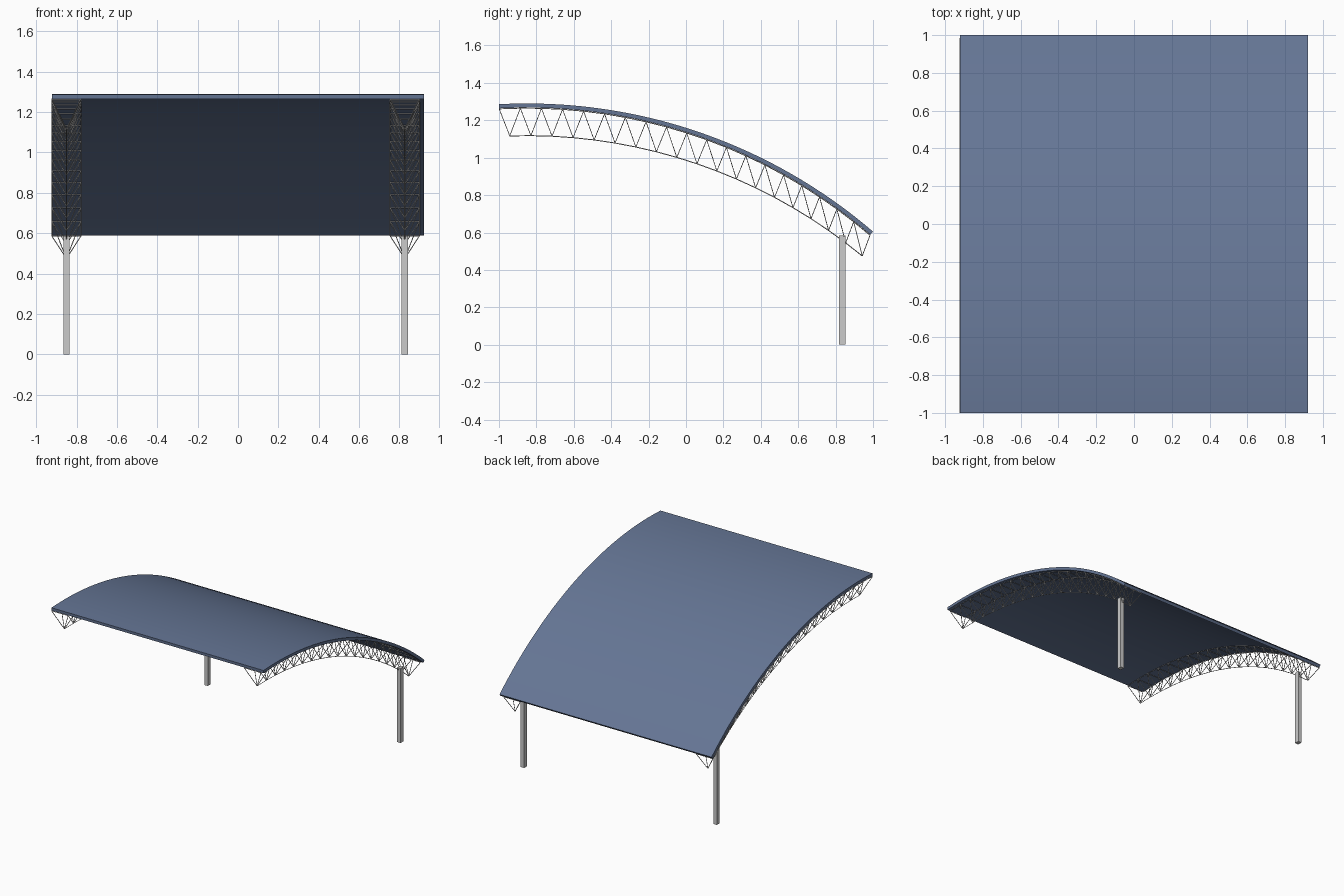
import bpy, bmesh, math

if "Cube" in bpy.data.objects:
    bpy.data.objects.remove(bpy.data.objects["Cube"])

R, CY, TOP = 2.84, -0.85, 1.29      # roof arc radius, apex y, apex z
THICK, DEPTH, BAYS = 0.022, 0.15, 19
A0 = math.asin((-1 - CY) / R)
A1 = math.asin((1 - CY) / R)


def arc(t, drop=0.0):
    """Point (y, z) on the roof arc, t from 0 to 1, drop measured inward."""
    a = A0 + (A1 - A0) * t
    r = R - drop
    return CY + r * math.sin(a), TOP - R + r * math.cos(a)


# Curved roof sheet
n = 40
section = [arc(i / n) for i in range(n + 1)] + [arc(i / n, THICK) for i in range(n, -1, -1)]
bm = bmesh.new()
face = bm.faces.new([bm.verts.new((-0.922, y, z)) for y, z in section])
ext = bmesh.ops.extrude_face_region(bm, geom=[face])
bmesh.ops.translate(bm, vec=(1.844, 0, 0),
                    verts=[v for v in ext["geom"] if isinstance(v, bmesh.types.BMVert)])
bmesh.ops.recalc_face_normals(bm, faces=bm.faces)
me = bpy.data.meshes.new("roof_sheet")
bm.to_mesh(me)
bm.free()
roof = bpy.data.objects.new("roof_sheet", me)
bpy.context.collection.objects.link(roof)
blue = bpy.data.materials.new("roof_blue")
blue.diffuse_color = (0.13, 0.18, 0.30, 1)
blue.use_nodes = True
blue.node_tree.nodes["Principled BSDF"].inputs["Base Color"].default_value = blue.diffuse_color
me.materials.append(blue)
bpy.context.view_layer.objects.active = roof
roof.select_set(True)
bpy.ops.object.shade_smooth_by_angle(angle=math.radians(30))


# Triangular lattice truss: two top chords, one bottom chord, rungs and webs
def truss(name, cx, half=0.072):
    cu = bpy.data.curves.new(name, "CURVE")
    cu.dimensions = "3D"
    cu.bevel_depth = 0.0025
    cu.bevel_resolution = 0
    cu.use_fill_caps = True

    def rod(points):
        s = cu.splines.new("POLY")
        s.points.add(len(points) - 1)
        for p, co in zip(s.points, points):
            p.co = (*co, 1)

    def top(i, side):
        return (cx + side * half, *arc(i / BAYS, THICK + 0.003))

    def low(i):
        y, z = arc((i + 0.5) / BAYS, THICK)
        return (cx, y, z - DEPTH)

    rod([low(i) for i in range(BAYS)])
    for side in (-1, 1):
        rod([top(i, side) for i in range(BAYS + 1)])
        for i in range(BAYS):
            rod([top(i, side), low(i)])
            rod([low(i), top(i + 1, side)])
    for i in range(BAYS + 1):
        rod([top(i, -1), top(i, 1)])
    bpy.context.collection.objects.link(bpy.data.objects.new(name, cu))


# Square column
def post(name, cx):
    bpy.ops.mesh.primitive_cube_add(size=1, location=(cx, 0.835, 0.2925))
    ob = bpy.context.object
    ob.name = name
    ob.scale = (0.03, 0.036, 0.585)


for label, x in (("left", -0.85), ("right", 0.826)):
    truss(label + "_truss", x)
    post(label + "_post", x)
